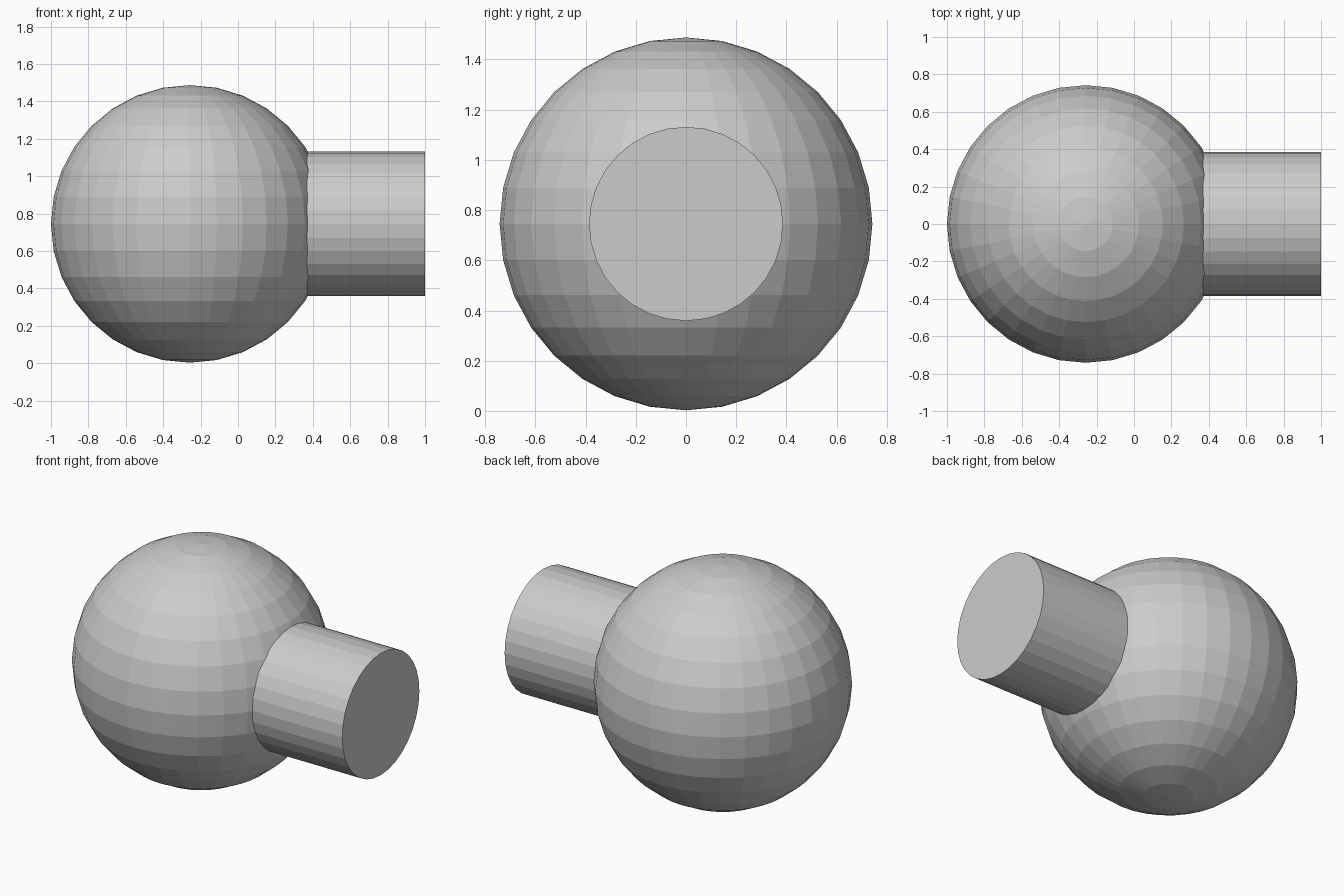
import bpy
from math import pi

if "Cube" in bpy.data.objects:
    bpy.data.objects.remove(bpy.data.objects["Cube"])

BALL_RADIUS = 0.742
BALL_X = -1 + BALL_RADIUS
CENTRE_Z = 0.745
STEM_RADIUS = 0.386
STEM_START, STEM_END = 0.2, 1.0

# Faceted ball
bpy.ops.mesh.primitive_uv_sphere_add(
    segments=32, ring_count=16, radius=BALL_RADIUS,
    location=(BALL_X, 0, CENTRE_Z))
bpy.context.object.name = "ball"

# Round stem pointing along +x, its inner end buried in the ball
bpy.ops.mesh.primitive_cylinder_add(
    vertices=32, radius=STEM_RADIUS, depth=STEM_END - STEM_START,
    location=((STEM_START + STEM_END) / 2, 0, CENTRE_Z),
    rotation=(0, pi / 2, 0))
bpy.context.object.name = "stem"
